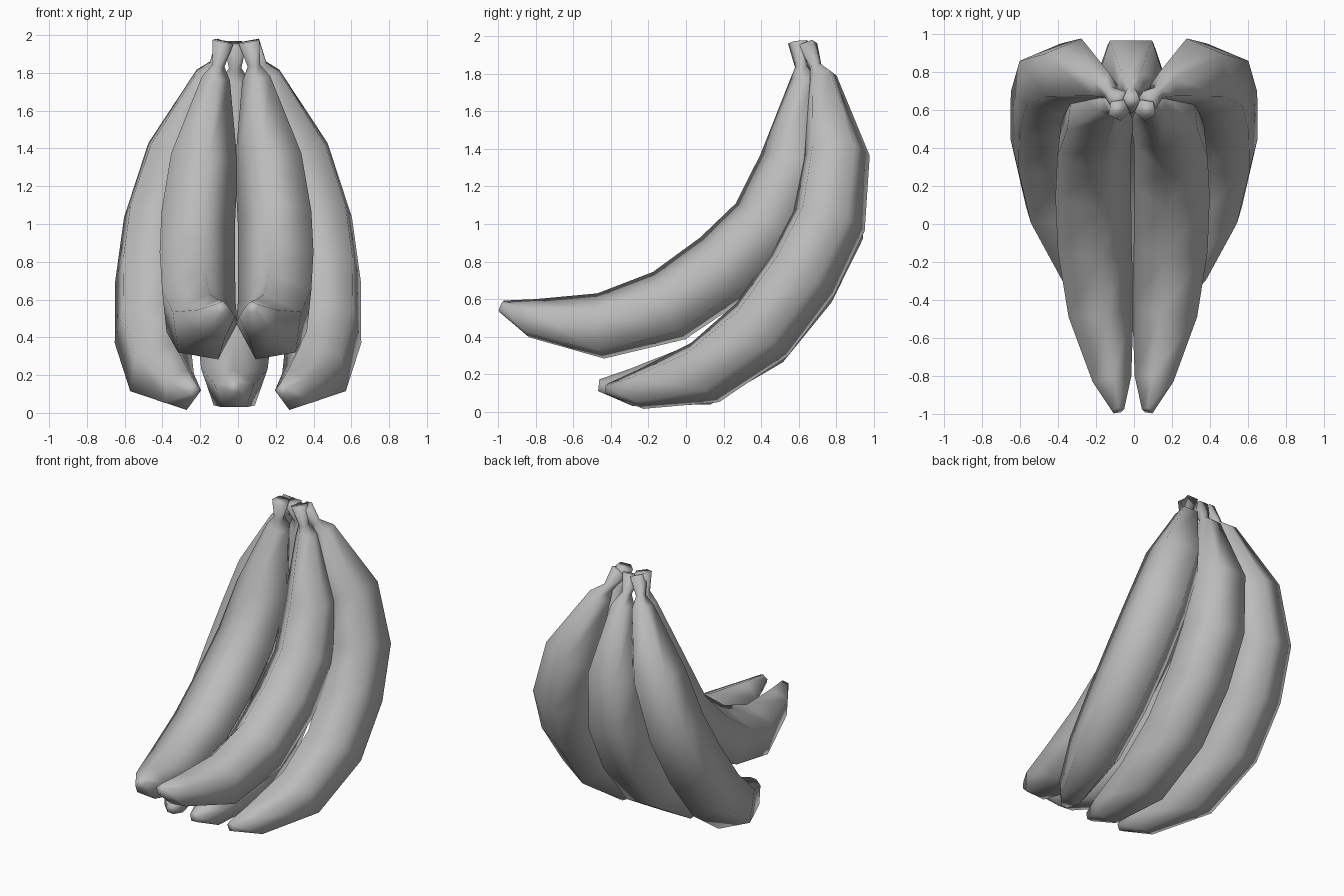
import bpy, bmesh, math
from mathutils import Vector

cube = bpy.data.objects.get("Cube")
if cube:
    bpy.data.objects.remove(cube, do_unlink=True)

grey = bpy.data.materials.new("plain_grey")
grey.use_nodes = True
colour = (0.5, 0.5, 0.5, 1)
grey.diffuse_color = colour
grey.node_tree.nodes["Principled BSDF"].inputs["Base Color"].default_value = colour

SIDES = 5
# Rings along the fruit: distance from neck to tip, bulge off that line, radius
RINGS = [(-0.07, -0.11, 0.06), (0, 0, 0.035), (0.03, 0.07, 0.08),
         (0.346, 0.386, 0.19), (0.662, 0.56, 0.21), (0.985, 0.60, 0.215),
         (1.351, 0.575, 0.21), (1.709, 0.425, 0.185), (1.966, 0.155, 0.11),
         (2.049, 0, 0.035)]


def banana(name, neck, tip, roll):
    """Loft pentagons along a bowed path; roll swings the bow towards +x."""
    neck, tip = Vector(neck), Vector(tip)
    axis = (tip - neck).normalized()
    across = Vector((1, 0, 0))
    across = (across - axis * across.dot(axis)).normalized()
    back = across.cross(axis)
    if back.y < 0:
        back = -back
    bulge = back * math.cos(roll) + across * math.sin(roll)
    width = axis.cross(bulge)
    centres = [neck + axis * t + bulge * s for t, s, r in RINGS]

    bm = bmesh.new()
    loops = []
    last = len(RINGS) - 1
    for i, (t, s, radius) in enumerate(RINGS):
        along = (centres[min(i + 1, last)] - centres[max(i - 1, 0)]).normalized()
        outward = width.cross(along)
        # Flat side on the outer curve, ridge on the inner curve
        loop = []
        for k in range(SIDES):
            a = math.tau * (k + 0.5) / SIDES
            loop.append(bm.verts.new(centres[i] + radius * (
                outward * math.cos(a) + width * math.sin(a))))
        loops.append(loop)
    for a, b in zip(loops, loops[1:]):
        for k in range(SIDES):
            n = (k + 1) % SIDES
            bm.faces.new((a[k], a[n], b[n], b[k]))
    bm.faces.new(loops[0])
    bm.faces.new(loops[-1])
    bmesh.ops.recalc_face_normals(bm, faces=bm.faces)
    for face in bm.faces:
        face.smooth = True

    mesh = bpy.data.meshes.new(name)
    bm.to_mesh(mesh)
    bm.free()
    mesh.materials.append(grey)
    bpy.context.collection.objects.link(bpy.data.objects.new(name, mesh))


# Two upper fruits in front, two rolled outward at the sides, one in the middle
for side, word in ((1, "left"), (-1, "right")):
    banana("front_banana_" + word, (side * 0.095 - 0.01, 0.615, 1.84),
           (side * 0.08 - 0.005, -0.985, 0.56), side * math.radians(13))
    banana("side_banana_" + word, (side * 0.125, 0.69, 1.84),
           (side * 0.23, -0.41, 0.13), side * math.radians(28))
banana("middle_banana", (-0.015, 0.69, 1.83), (-0.02, -0.45, 0.16), 0)
